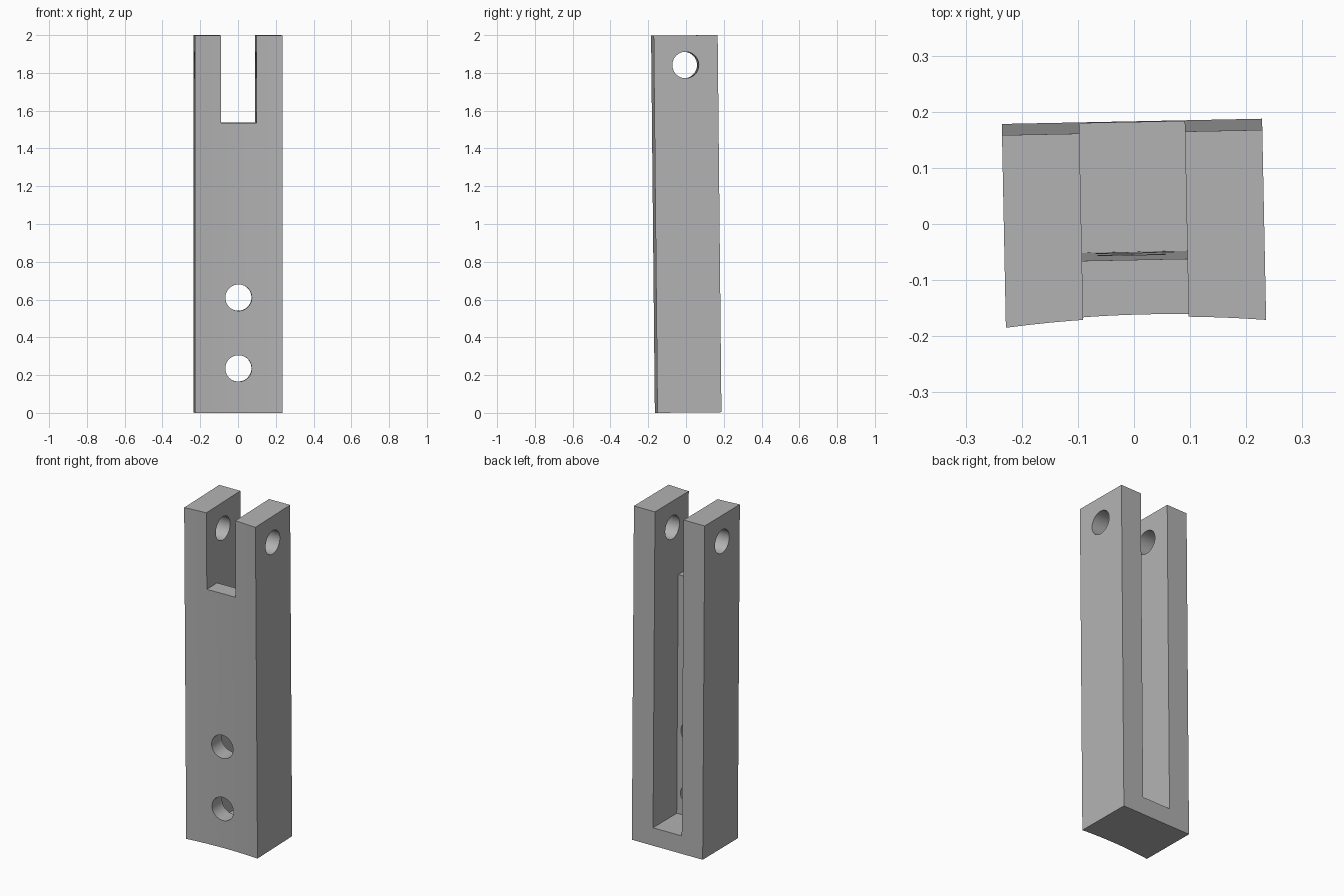
import bpy, bmesh, math
from mathutils import Matrix, Vector

cube = bpy.data.objects.get("Cube")
if cube:
    bpy.data.objects.remove(cube, do_unlink=True)

grey = bpy.data.materials.new("plain grey")
grey.use_nodes = True
colour = (0.45, 0.45, 0.45, 1)
grey.diffuse_color = colour
grey.node_tree.nodes["Principled BSDF"].inputs["Base Color"].default_value = colour

HALF_W, BACK, HEIGHT = 0.232, 0.183, 1.997


def prism(name, points, direction):
    """Extrude a closed outline of 3D points into a solid."""
    bm = bmesh.new()
    face = bm.faces.new([bm.verts.new(p) for p in points])
    out = bmesh.ops.extrude_face_region(bm, geom=[face])
    verts = [v for v in out["geom"] if isinstance(v, bmesh.types.BMVert)]
    bmesh.ops.translate(bm, verts=verts, vec=direction)
    bmesh.ops.recalc_face_normals(bm, faces=bm.faces)
    mesh = bpy.data.meshes.new(name)
    bm.to_mesh(mesh)
    bm.free()
    mesh.materials.append(grey)
    obj = bpy.data.objects.new(name, mesh)
    bpy.context.collection.objects.link(obj)
    return obj


def circle(centre, radius, u, v, count=48):
    steps = [2 * math.pi * i / count for i in range(count)]
    return [Vector(centre) + radius * (math.cos(a) * Vector(u) + math.sin(a) * Vector(v))
            for a in steps]


def cut(obj, cutter):
    mod = obj.modifiers.new("cut", 'BOOLEAN')
    mod.operation, mod.solver, mod.object = 'DIFFERENCE', 'EXACT', cutter
    bpy.context.view_layer.objects.active = obj
    bpy.ops.object.modifier_apply(modifier=mod.name)
    bpy.data.objects.remove(cutter, do_unlink=True)


# Body: block with a shallow hollow front
outline = [(HALF_W, BACK, 0), (-HALF_W, BACK, 0)]
for i in range(13):
    x = HALF_W * (i / 6 - 1)
    outline.append((x, -0.146 - 0.22 * (x - 0.023) ** 2, 0))
body = prism("clevis_bar", outline, (0, 0, HEIGHT))

# Long back channel, opening into the fork at the top
channel = [(0.4, 0.107), (0.4, 2.3), (-0.4, 2.3), (-0.4, 1.535), (-0.0485, 1.535), (-0.0485, 0.107)]
cut(body, prism("channel_cutter", [(-0.094, y, z) for y, z in channel], (0.188, 0, 0)))

# Pin hole through both fork arms
cut(body, prism("pin_cutter", circle((-0.4, 0.0115, 1.84), 0.07, (0, 1, 0), (0, 0, 1)), (0.8, 0, 0)))

# Two bolt holes through the front web
for z in (0.235, 0.61):
    cut(body, prism("bolt_cutter", circle((0, -0.3, z), 0.07, (1, 0, 0), (0, 0, 1)), (0, 0.4, 0)))

# Slight lean and twist of the whole bar
body.data.transform(Matrix.Translation((0, 0, 0.0016))
                    @ Matrix.Rotation(math.radians(1.15), 4, 'Z')
                    @ Matrix.Rotation(math.radians(0.573), 4, 'X'))

bpy.ops.object.select_all(action='DESELECT')
body.select_set(True)
bpy.context.view_layer.objects.active = body
bpy.ops.object.shade_smooth_by_angle(angle=math.radians(30))
